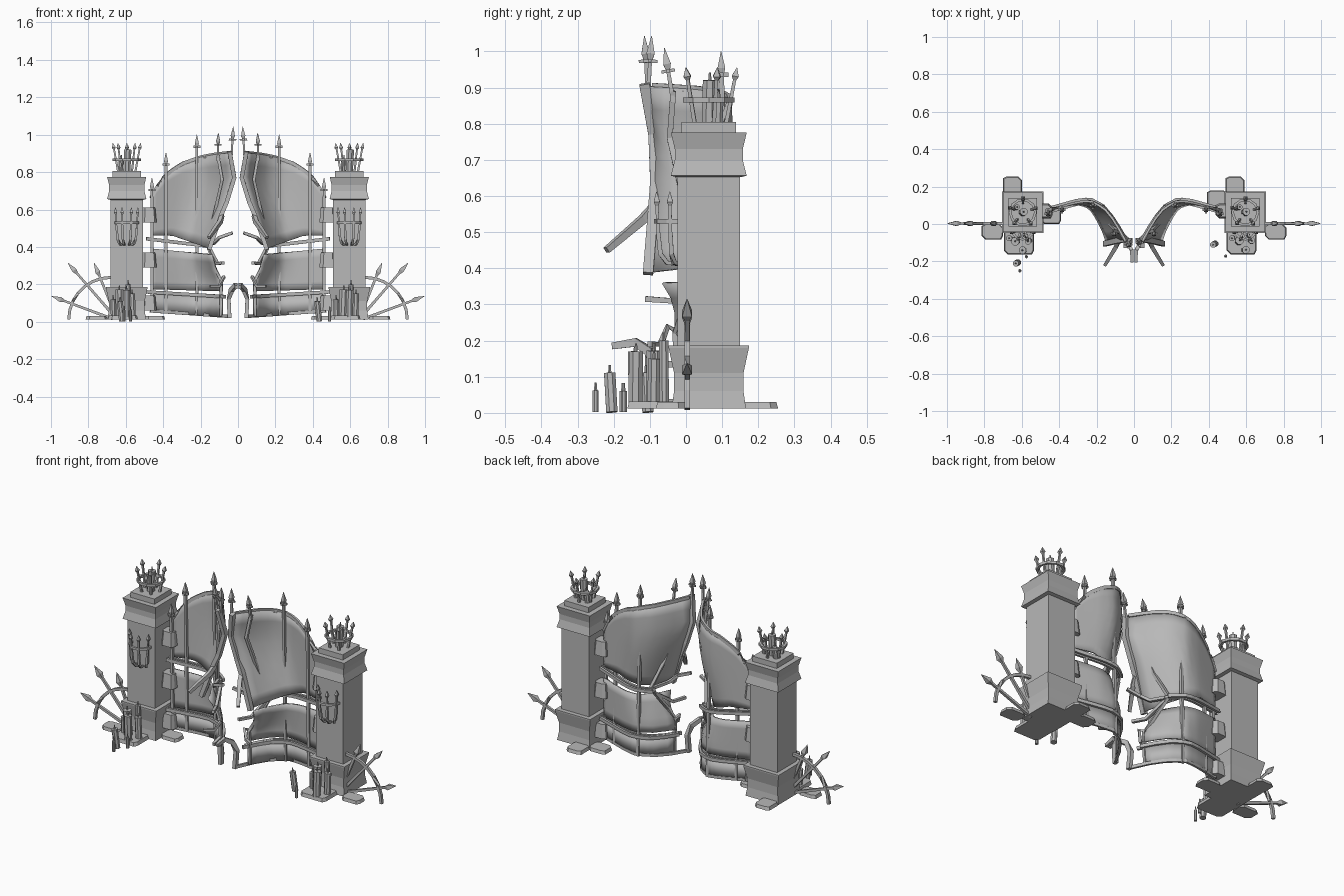
import bpy, bmesh, math, random
from mathutils import Vector

if "Cube" in bpy.data.objects:
    bpy.data.objects.remove(bpy.data.objects["Cube"])
random.seed(4)

grey = bpy.data.materials.new("stone_grey")
grey.diffuse_color = (0.48, 0.48, 0.48, 1)
grey.use_nodes = True
grey.node_tree.nodes["Principled BSDF"].inputs["Base Color"].default_value = grey.diffuse_color


def finish(name, bm):
    bmesh.ops.recalc_face_normals(bm, faces=bm.faces[:])
    me = bpy.data.meshes.new(name)
    bm.to_mesh(me)
    bm.free()
    me.materials.append(grey)
    ob = bpy.data.objects.new(name, me)
    bpy.context.collection.objects.link(ob)
    return ob


def interp(table, x):
    for (a, p), (b, q) in zip(table, table[1:]):
        if x <= b:
            t = max(0, (x - a) / (b - a))
            return p + (q - p) * t
    return table[-1][1]


def sweep(bm, pts, radii, sides=4, flat=1.0, closed=False):
    """Tube through points; flat scales its thickness against its height."""
    pts = [Vector(p) for p in pts]
    n = len(pts)
    if not isinstance(radii, (list, tuple)):
        radii = [radii] * n
    rings = []
    for i, p in enumerate(pts):
        a = pts[i - 1] if (i or closed) else p
        b = pts[(i + 1) % n] if (i < n - 1 or closed) else p
        t = (b - a).normalized()
        ref = Vector((0, 1, 0)) if abs(t.z) > 0.8 else Vector((0, 0, 1))
        u = t.cross(ref).normalized()
        w = u.cross(t)
        rings.append([bm.verts.new(p + radii[i] * (math.cos(k) * u * flat + math.sin(k) * w))
                      for k in [math.tau * (j + 0.5) / sides for j in range(sides)]])
    for i in range(n if closed else n - 1):
        r, q = rings[i], rings[(i + 1) % n]
        for j in range(sides):
            bm.faces.new((r[j], r[(j + 1) % sides], q[(j + 1) % sides], q[j]))
    if not closed:
        bm.faces.new(rings[0])
        bm.faces.new(rings[-1])


def spear(bm, a, b, r=0.007, head=0.07, wide=0.017, guard=True):
    """Shaft from a to b ending in a leaf-shaped head."""
    a, b = Vector(a), Vector(b)
    d = (b - a).normalized()
    neck = b - d * head
    sweep(bm, [a, neck, neck + d * head * 0.3, b], [r, r * 0.8, wide, 0.001])
    if guard:
        side = d.cross(Vector((0, 1, 0))).normalized() * wide * 1.25
        up = d.cross(side).normalized() * wide * 1.25
        for v in (side, up):
            sweep(bm, [neck - v, neck + v], r * 0.7)


def frustums(name, cx, cy, levels):
    """Stack of square sections given as (half width, z)."""
    bm = bmesh.new()
    s = math.sqrt(2)
    rows = [[bm.verts.new((cx + h * s * math.cos(a), cy + h * s * math.sin(a), z))
             for a in [math.pi / 4 + k * math.pi / 2 for k in range(4)]] for h, z in levels]
    for r, q in zip(rows, rows[1:]):
        for j in range(4):
            bm.faces.new((r[j], r[(j + 1) % 4], q[(j + 1) % 4], q[j]))
    bm.faces.new(rows[0])
    bm.faces.new(rows[-1])
    return finish(name, bm)


def slab(name, x0, x1, y0, y1, z0, z1, inset=0.005):
    """Chipped block with cut corners and a narrower top."""
    bm = bmesh.new()
    c = 0.02
    out = [(x0 + c, y0), (x1 - c / 2, y0), (x1, y0 + c), (x1, y1 - c), (x1 - c, y1),
           (x0 + c, y1), (x0, y1 - c / 2), (x0, y0 + c)]
    mx, my = (x0 + x1) / 2, (y0 + y1) / 2
    k = 1 - inset / (x1 - x0) * 2
    lo = [bm.verts.new((x, y, z0)) for x, y in out]
    hi = [bm.verts.new((mx + (x - mx) * k, my + (y - my) * k, z1)) for x, y in out]
    bm.faces.new(lo)
    bm.faces.new(hi)
    for j in range(8):
        bm.faces.new((lo[j], lo[(j + 1) % 8], hi[(j + 1) % 8], hi[j]))
    finish(name, bm)


def candle(bm, x, y, z0, z1, r, lean=0.0):
    top = Vector((x + lean, y + lean * 0.5, z1))
    sweep(bm, [(x, y, z0), top], r, 8)
    sweep(bm, [top, top + Vector((0, 0, 0.022))], [0.005, 0.003], 5)


# Pillars with crowns, sconces, candles and rubble
PY = 0.063
for side, s in (("left", -1), ("right", 1)):
    px = 0.595 * s
    frustums(side + "_pillar_base", px, PY,
             [(.103, .012), (.096, .06), (.096, .11), (.111, .18), (.111, .187), (.087, .187)])
    frustums(side + "_pillar_shaft", px, PY, [(.086, .18), (.086, .66)])
    frustums(side + "_pillar_capital", px, PY, [(.088, .652), (.105, .656), (.094, .70), (.094, .73), (.105, .775)])
    frustums(side + "_pillar_cap", px, PY, [(.076, .774), (.076, .805)])

    bm = bmesh.new()
    sweep(bm, [(px + .068 * math.cos(k * math.tau / 10), PY + .068 * math.sin(k * math.tau / 10), .866)
               for k in range(10)], .010, closed=True)
    for k in range(5):
        c, d = math.cos(k * math.tau / 5 + .3), math.sin(k * math.tau / 5 + .3)
        spear(bm, (px + .048 * c, PY + .048 * d, .80), (px + .078 * c, PY + .078 * d, .955), .008, .035, .014, False)
    finish(side + "_crown", bm)
    bm = bmesh.new()
    for dx, dy, z, r in ((0, 0, .92, .021), (-.035, .025, .87, .014)):
        candle(bm, px + dx, PY + dy, .80, z, r, .006)
    finish(side + "_crown_candles", bm)

    # Half-ring sconce on the front of the shaft, its spikes curling back to the wall
    bm = bmesh.new()
    arc = [math.pi + k * math.pi / 6 for k in range(7)]
    sweep(bm, [(px + .06 * math.cos(a), -.02 + .062 * math.sin(a), .53) for a in arc], .009)
    for a in [math.pi * (1.12 + .253 * k) for k in range(4)]:
        c, d = math.cos(a), math.sin(a)
        sweep(bm, [(px + .025 * c, -.018, .41), (px + .04 * c, -.02 + .035 * d, .415),
                   (px + .052 * c, -.02 + .055 * d, .44), (px + .058 * c, -.02 + .062 * d, .5)],
              [.006, .008, .009, .008])
        spear(bm, (px + .058 * c, -.02 + .062 * d, .49), (px + .065 * c, -.02 + .067 * d, .612),
              .007, .04, .012, False)
    finish(side + "_sconce", bm)

    # Fan of spikes on the outer side
    bm = bmesh.new()
    for (x0, z0), (x1, z1) in (((.67, .015), (.998, .137)), ((.68, .05), (.91, .315)), ((.665, .06), (.77, .315))):
        spear(bm, (x0 * s, .003, z0), (x1 * s, .003, z1), .011, .075, .019, False)
    sweep(bm, [((.68 + .225 * math.cos(a)) * s, .003, .012 + .225 * math.sin(a))
               for a in [k * math.pi / 14 for k in range(8)]], .011)
    finish(side + "_spike_fan", bm)

    # Floor rubble
    slab(side + "_outer_slab", *sorted((.70 * s, .815 * s)), -.083, .0, .012, .03)
    slab(side + "_back_slab", px - .105, px - .005, .15, .255, .012, .03)
    slab(side + "_candle_slab", px - .1, px + .06, -.162, -.02, .012, .032)
    if s < 0:
        slab("left_inner_slab", -.5, -.39, .0, .09, .012, .03)
    else:
        slab("right_inner_slab", .39, .5, .09, .18, .012, .03)

    bm = bmesh.new()
    for dx, y, z, r in ((-.07, -.075, .12, .016), (-.035, -.09, .172, .023), (.0, -.14, .17, .021),
                        (.032, -.09, .15, .018), (.012, -.06, .2, .014)):
        candle(bm, px + dx, y, .025, z, r, random.uniform(-.006, .006))
    extra = ((-.62, -.205, .11, .017), (-.575, -.175, .06, .009), (-.61, -.25, .062, .009)) if s < 0 else \
        ((.435, -.105, .11, .017), (.49, -.172, .06, .009))
    for x, y, z, r in extra:
        candle(bm, x, y, .002, z, r, -.012 if r > .01 else 0)
    finish(side + "_floor_candles", bm)

# Bent gate leaves: plan depth, arch height, torn inner edge and its depth
PLAN = [(0, -.15), (.05, -.085), (.10, .01), (.16, .085), (.235, .125), (.31, .115), (.40, .09), (.49, .065)]
ARCH = [(.03, .905), (.12, .895), (.2, .88), (.3, .845), (.38, .79), (.43, .73), (.47, .66)]
EDGE = [(.0, .085), (.22, .085), (.28, .12), (.385, .15), (.57, .09), (.76, .025), (.91, .045)]
EDGE_Y = [(.0, -.03), (.3, -.03), (.38, -.08), (.4, -.1), (.57, -.085), (.76, -.085), (.91, -.11)]
OUTER = .465


def leaf_panel(name, s, bottom, top, rows):
    bm = bmesh.new()
    cols, grid = 16, []
    for i in range(rows + 1):
        row = []
        for j in range(cols + 1):
            u, v = j / cols, i / rows
            z = bottom(.1) + v * (top(.1) - bottom(.1))
            xe, ye = interp(EDGE, z), interp(EDGE_Y, z)
            x = OUTER + (xe - OUTER) * u
            z = bottom(x) + v * (top(x) - bottom(x))
            y = interp(PLAN, x) + (ye - interp(PLAN, xe)) * u ** 4
            row.append(bm.verts.new((x * s, y, z)))
        grid.append(row)
    for i in range(rows):
        for j in range(cols):
            bm.faces.new((grid[i][j], grid[i][j + 1], grid[i + 1][j + 1], grid[i + 1][j]))
    for f in bm.faces:
        f.smooth = True
    ob = finish(name, bm)
    mod = ob.modifiers.new("thickness", 'SOLIDIFY')
    mod.thickness, mod.offset = .01, 0


def rail(bm, s, x0, x1, height, r, off=0.0, n=9):
    xs = [x0 + (x1 - x0) * k / n for k in range(n + 1)]
    sweep(bm, [(x * s, interp(PLAN, x) + off, height(x)) for x in xs], r, 4, .7)


for side, s in (("left", -1), ("right", 1)):
    leaf_panel(side + "_upper_panel", s, lambda x: .39 + .07 * min(1, max(0, (x - .15) / .2)),
               lambda x: interp(ARCH, x), 8)
    leaf_panel(side + "_lower_panel", s, lambda x: .16 + .03 * x, lambda x: .345 + .1 * x, 5)
    leaf_panel(side + "_foot_panel", s, lambda x: .02 + .07 * x, lambda x: .125 + .05 * x, 1)

    bm = bmesh.new()
    rail(bm, s, .045, .468, lambda x: interp(ARCH, x), .013, 0, 12)
    for off in (-.012, .012):
        rail(bm, s, .15, .49, lambda x: .385 + .12 * x, .013, off)
        rail(bm, s, .07, .49, lambda x: .13 + .06 * x, .013, off)
    rail(bm, s, .05, .47, lambda x: .025 + .07 * x, .012)
    finish(side + "_gate_rails", bm)

    # Upright bars with spear heads
    bm = bmesh.new()
    for x, z0, z1 in ((.46, .05, .77), (.385, .05, .905), (.22, .03, 1.0)):
        y = interp(PLAN, x)
        spear(bm, (x * s, y, z0), (x * s, y - .02, z1), .012, .065, .015)
    spear(bm, (.108 * s, -.035, .86), (.105 * s, -.06, 1.01), .009, .065, .015)
    sweep(bm, [(.108 * s, -.035, .89), (.085 * s, -.045, .76), (.13 * s, .0, .56), (.18 * s, .07, .4)], .011)
    sweep(bm, [(.16 * s, .07, .4), (.12 * s, -.01, .28), (.09 * s, -.03, .22), (.09 * s, -.02, .03)], .011)
    spear(bm, (.035 * s, -.105, .88), (.025 * s, -.105 + .01 * s, 1.043), .009, .07, .016)
    finish(side + "_gate_spears", bm)

    # Torn inner stile and twisted ends
    bm = bmesh.new()
    sweep(bm, [(.045 * s, -.115, .91), (.02 * s, -.09, .77), (.06 * s, -.085, .64), (.09 * s, -.09, .57),
               (.155 * s, -.105, .385)], .02, 4, .8)
    sweep(bm, [(.085 * s, -.09, .57), (.095 * s, -.12, .535), (.155 * s, -.22, .45)], [.015, .016, .012])
    sweep(bm, [(.17 * s, .07, .41), (.13 * s, -.03, .42), (.10 * s, -.07, .45), (.03 * s, -.09, .475)], .011)
    sweep(bm, [(.15 * s, .06, .385), (.11 * s, -.04, .31), (.08 * s, -.11, .315)], .011)
    sweep(bm, [(.045 * s, -.09, .02), (.05 * s, -.085, .12), (.035 * s, -.1, .17), (.012 * s, -.14, .195),
               (.01 * s, -.205, .185)], [.018, .018, .018, .017, .013], 4, .8)
    sweep(bm, [(.09 * s, -.02, .22), (.075 * s, -.05, .24), (.10 * s, -.07, .19), (.15 * s, -.1, .19)], .01)
    finish(side + "_torn_stile", bm)

    # Hinge blocks
    for k, z in enumerate((.10, .33, .57)):
        slab(f"{side}_hinge_{k}", *sorted((.435 * s, .52 * s)), .03, .11, z - .04, z + .04, .008)
